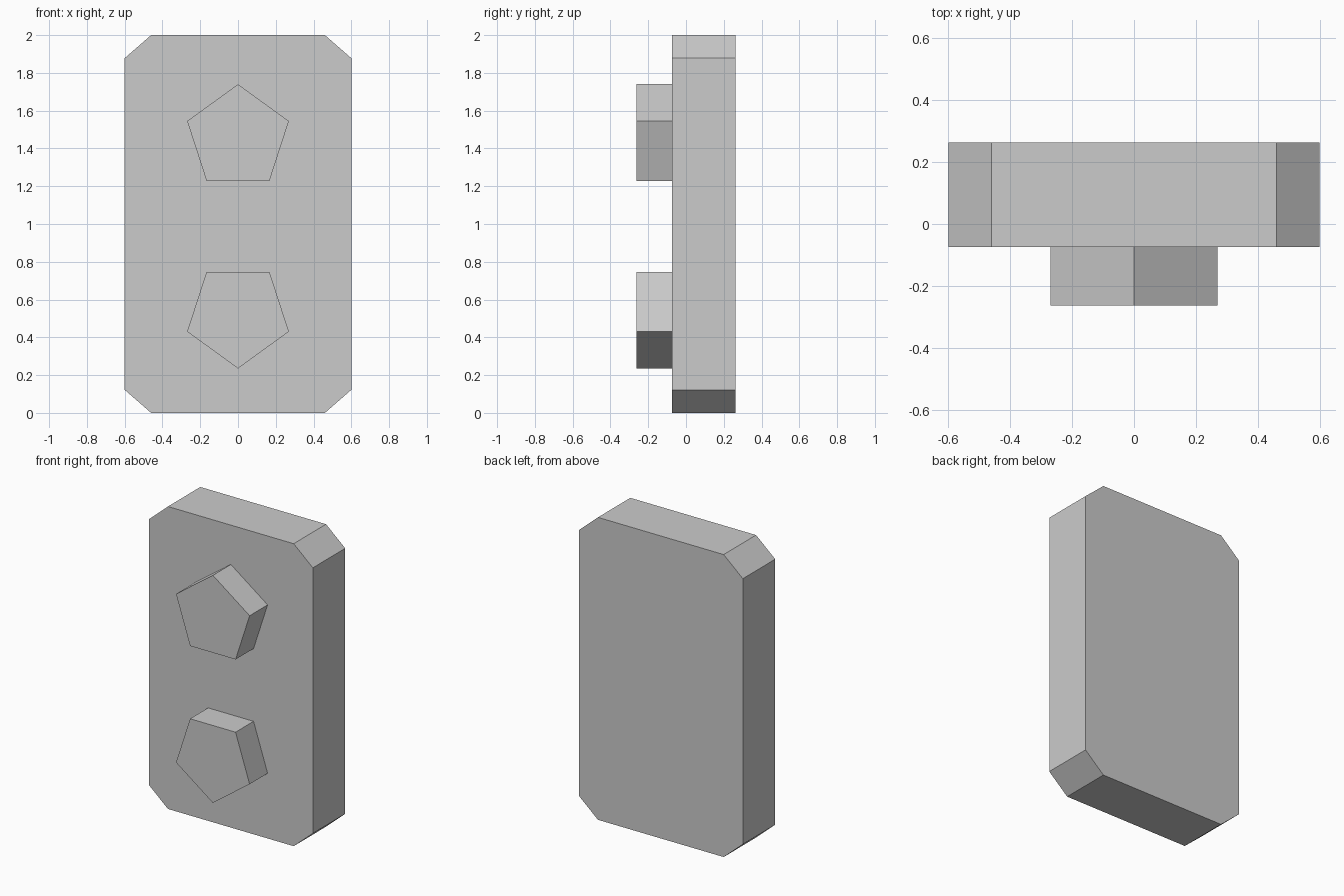
import bpy, bmesh
from math import sin, cos, pi

if "Cube" in bpy.data.objects:
    bpy.data.objects.remove(bpy.data.objects["Cube"])


def prism(name, outline, y_front, y_back):
    """Extrude an (x, z) outline along y into a closed solid."""
    bm = bmesh.new()
    face = bm.faces.new([bm.verts.new((x, y_front, z)) for x, z in outline])
    new = bmesh.ops.extrude_face_region(bm, geom=[face], use_keep_orig=True)["geom"]
    verts = [v for v in new if isinstance(v, bmesh.types.BMVert)]
    bmesh.ops.translate(bm, verts=verts, vec=(0, y_back - y_front, 0))
    bmesh.ops.recalc_face_normals(bm, faces=bm.faces)
    mesh = bpy.data.meshes.new(name)
    bm.to_mesh(mesh)
    bm.free()
    obj = bpy.data.objects.new(name, mesh)
    bpy.context.collection.objects.link(obj)
    return obj


def pentagon(z, direction, radius=0.283):
    """Five-sided outline with its point up (1) or down (-1)."""
    angles = [2 * pi * i / 5 for i in range(5)]
    return [(radius * sin(a), z + direction * radius * cos(a)) for a in angles]


FRONT, PLATE_FRONT, BACK = -0.263, -0.075, 0.263

# Plate with cut corners
right = [(0.46, 0), (0.6, 0.122), (0.6, 1.878), (0.46, 2)]
left = [(-x, z) for x, z in reversed(right)]
prism("plate", right + left, PLATE_FRONT, BACK)

# Pentagonal knobs, seated slightly into the plate
prism("upper_knob", pentagon(1.457, 1), FRONT, PLATE_FRONT + 0.005)
prism("lower_knob", pentagon(0.518, -1), FRONT, PLATE_FRONT + 0.005)
